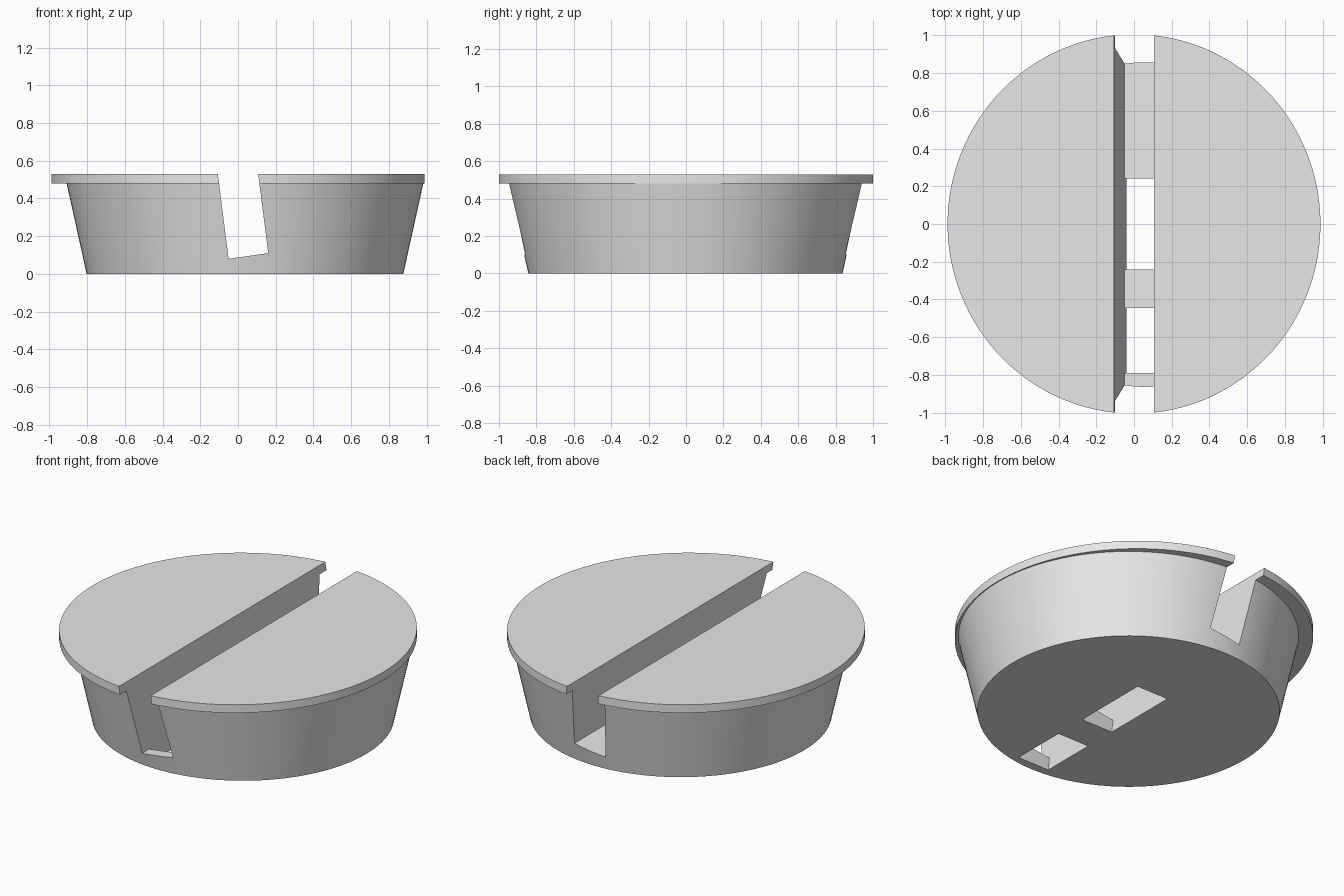
import bpy, bmesh, math
from mathutils import Matrix

old = bpy.data.objects.get("Cube")
if old:
    bpy.data.objects.remove(old, do_unlink=True)

grey = bpy.data.materials.new("plain grey")
grey.use_nodes = True
colour = (0.8, 0.8, 0.8, 1)
grey.diffuse_color = colour
grey.node_tree.nodes["Principled BSDF"].inputs["Base Color"].default_value = colour


def add_object(name, bm):
    mesh = bpy.data.meshes.new(name)
    bmesh.ops.recalc_face_normals(bm, faces=bm.faces)
    bm.to_mesh(mesh)
    bm.free()
    mesh.materials.append(grey)
    obj = bpy.data.objects.new(name, mesh)
    bpy.context.collection.objects.link(obj)
    return obj


def disc(name, bottom_r, top_r, z0, z1, centre=(0, 0), x_scale=1.0):
    bm = bmesh.new()
    place = Matrix.Translation((*centre, (z0 + z1) / 2)) @ Matrix.Diagonal((x_scale, 1, 1, 1))
    bmesh.ops.create_cone(bm, cap_ends=True, segments=128, radius1=bottom_r,
                          radius2=top_r, depth=z1 - z0, matrix=place)
    return add_object(name, bm)


def prism(name, profile, y0, y1):
    bm = bmesh.new()
    face = bm.faces.new([bm.verts.new((x, y0, z)) for x, z in profile])
    side = bmesh.ops.extrude_face_region(bm, geom=[face])["geom"]
    bmesh.ops.translate(bm, vec=(0, y1 - y0, 0),
                        verts=[v for v in side if isinstance(v, bmesh.types.BMVert)])
    obj = add_object(name, bm)
    obj.hide_render = True
    return obj


def lean(x, z):
    """Shift x along the tilt of the slot, measured from the top face."""
    return (x + (0.53 - z) * 0.127, z)


# Tapered body and overhanging rim plate
body = disc("body", 0.84, 0.946, 0, 0.48, centre=(0.037, -0.003))
rim = disc("rim_plate", 1.006, 1.006, 0.48, 0.53, x_scale=0.983)

# Leaning slot and the two openings in its floor
w = 0.107
slot = prism("slot_cutter", [lean(-w, 0.7), lean(-w, 0.08), lean(w, 0.11), lean(w, 0.7)], -1.2, 1.2)
hole_profile = [lean(-w, 0.2), lean(-w, -0.1), lean(w, -0.1), lean(w, 0.2)]
large_hole = prism("large_hole_cutter", hole_profile, -0.24, 0.24)
small_hole = prism("small_hole_cutter", hole_profile, -0.79, -0.445)

for obj, cutters in ((body, (slot, large_hole, small_hole)), (rim, (slot,))):
    bpy.ops.object.select_all(action="DESELECT")
    obj.select_set(True)
    bpy.context.view_layer.objects.active = obj
    for cutter in cutters:
        mod = obj.modifiers.new("cut", "BOOLEAN")
        mod.operation = "DIFFERENCE"
        mod.solver = "EXACT"
        mod.object = cutter
        bpy.ops.object.modifier_apply(modifier=mod.name)
    bpy.ops.object.shade_smooth_by_angle(angle=math.radians(30))

for cutter in (slot, large_hole, small_hole):
    bpy.data.objects.remove(cutter, do_unlink=True)
